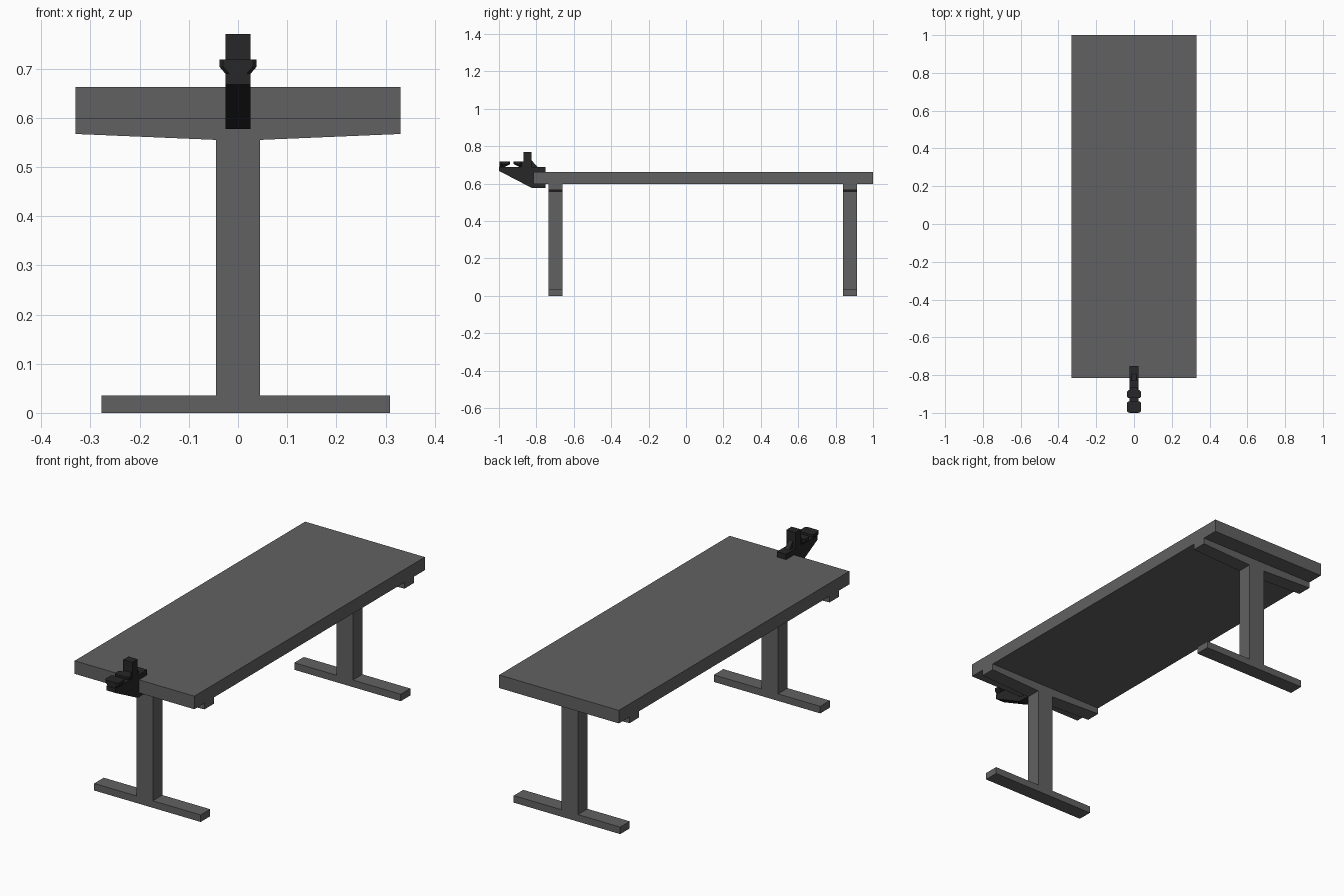
import bpy, bmesh
from mathutils import Vector

if "Cube" in bpy.data.objects:
    bpy.data.objects.remove(bpy.data.objects["Cube"])


def material(name, v):
    m = bpy.data.materials.new(name)
    m.diffuse_color = (v, v, v, 1)
    m.use_nodes = True
    m.node_tree.nodes["Principled BSDF"].inputs["Base Color"].default_value = m.diffuse_color
    return m


GREY = material("grey_paint", 0.12)
DARK = material("dark_metal", 0.02)


def prism(name, pts, axis, lo, hi, mat):
    """Extrude a 2D profile along axis: 'x' uses (y,z), 'y' uses (x,z), 'z' uses (x,y)."""
    put = {'x': lambda p, d: (d, p[0], p[1]),
           'y': lambda p, d: (p[0], d, p[1]),
           'z': lambda p, d: (p[0], p[1], d)}[axis]
    bm = bmesh.new()
    face = bm.faces.new([bm.verts.new(put(p, lo)) for p in pts])
    out = bmesh.ops.extrude_face_region(bm, geom=[face])
    move = Vector(put((0, 0), hi - lo))
    bmesh.ops.translate(bm, vec=move,
                        verts=[v for v in out['geom'] if isinstance(v, bmesh.types.BMVert)])
    bmesh.ops.recalc_face_normals(bm, faces=bm.faces)
    me = bpy.data.meshes.new(name)
    bm.to_mesh(me)
    bm.free()
    me.materials.append(mat)
    ob = bpy.data.objects.new(name, me)
    bpy.context.collection.objects.link(ob)
    return ob


def box(name, x0, x1, y0, y1, z0, z1, mat):
    return prism(name, [(x0, y0), (x1, y0), (x1, y1), (x0, y1)], 'z', z0, z1, mat)


def lip(name, y0, y1):
    """Flared clamp lip: narrow below, wide above, with chamfered corners."""
    c = 0.008
    bm = bmesh.new()
    rings = []
    for w, z in ((0.026, 0.69), (0.038, 0.704), (0.038, 0.718)):
        pts = [(-w + c, y0), (w - c, y0), (w, y0 + c), (w, y1 - c),
               (w - c, y1), (-w + c, y1), (-w, y1 - c), (-w, y0 + c)]
        rings.append([bm.verts.new((x, y, z)) for x, y in pts])
    for a, b in zip(rings, rings[1:]):
        for i in range(8):
            j = (i + 1) % 8
            bm.faces.new((a[i], a[j], b[j], b[i]))
    bm.faces.new(rings[0][::-1])
    bm.faces.new(rings[-1])
    bmesh.ops.recalc_face_normals(bm, faces=bm.faces)
    # undercut so a slot stays open between the lips
    mid = -0.93
    for v in bm.verts:
        if v.co.z < 0.7:
            if y1 < mid:
                v.co.y = min(v.co.y, y0 + 0.03)
            else:
                v.co.y = max(v.co.y, y1 - 0.012)
    me = bpy.data.meshes.new(name)
    bm.to_mesh(me)
    bm.free()
    me.materials.append(DARK)
    bpy.context.collection.objects.link(bpy.data.objects.new(name, me))


# table top
box("table_top", -0.33, 0.33, -0.815, 1.0, 0.598, 0.663, GREY)

# two T-shaped legs: foot, column and tapered top arm in one outline
leg_outline = [(-0.278, 0), (0.309, 0), (0.309, 0.035), (0.045, 0.035),
               (0.045, 0.555), (0.33, 0.567), (0.33, 0.598), (-0.33, 0.598),
               (-0.33, 0.567), (-0.045, 0.555), (-0.045, 0.035), (-0.278, 0.035)]
for name, y in (("front_leg", -0.735), ("back_leg", 0.84)):
    prism(name, leg_outline, 'y', y, y + 0.075, GREY)

# clamp body: wedge underside with jaws gripping the table edge
prism("clamp_body", [(-1.0, 0.668), (-0.825, 0.577), (-0.752, 0.577), (-0.752, 0.598),
                     (-0.815, 0.598), (-0.815, 0.663), (-0.752, 0.663), (-0.752, 0.69),
                     (-1.0, 0.69)], 'x', -0.025, 0.025, DARK)

# upright post with a sloping brace behind it
box("clamp_post", -0.025, 0.025, -0.868, -0.826, 0.69, 0.77, DARK)
prism("post_brace", [(-0.826, 0.69), (-0.795, 0.69), (-0.826, 0.725)],
      'x', -0.012, 0.012, DARK)
prism("front_brace", [(-0.868, 0.69), (-0.868, 0.718), (-0.885, 0.718), (-0.885, 0.69)],
      'x', -0.02, 0.02, DARK)

# flared lips with a slot between them
lip("outer_lip", -0.998, -0.94)
lip("inner_lip", -0.922, -0.88)
